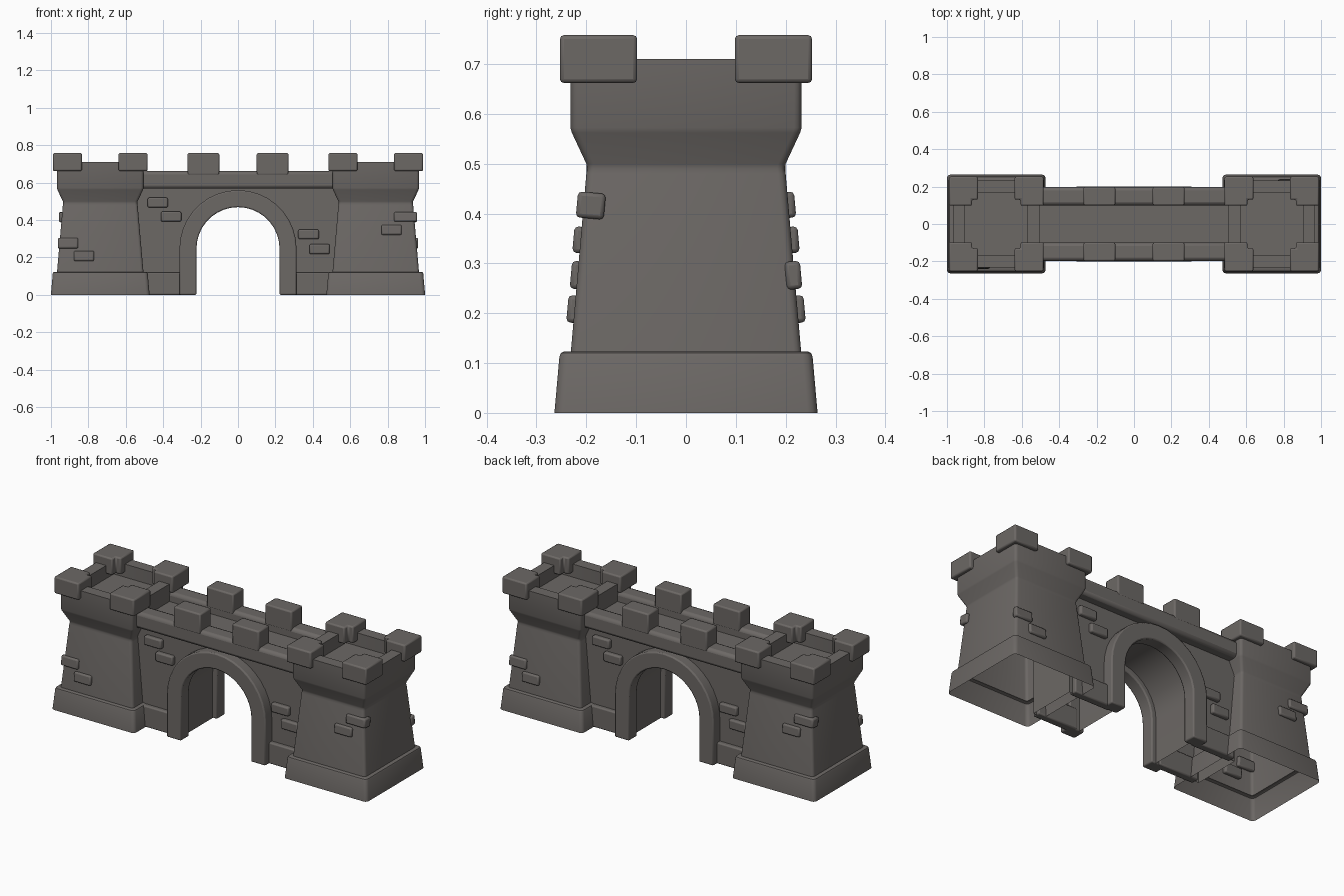
import bpy, bmesh, math
from mathutils import Matrix, Vector

if "Cube" in bpy.data.objects:
    bpy.data.objects.remove(bpy.data.objects["Cube"])

stone = bpy.data.materials.new("dark stone")
stone.diffuse_color = (0.15, 0.138, 0.13, 1)
stone.use_nodes = True
stone.node_tree.nodes["Principled BSDF"].inputs["Base Color"].default_value = stone.diffuse_color

TX = 0.7365          # tower centre distance from the middle


def finish(name, bm, bevel=0.0, segs=2):
    me = bpy.data.meshes.new(name)
    bm.to_mesh(me)
    bm.free()
    me.materials.append(stone)
    ob = bpy.data.objects.new(name, me)
    bpy.context.collection.objects.link(ob)
    bpy.ops.object.select_all(action='DESELECT')
    ob.select_set(True)
    bpy.context.view_layer.objects.active = ob
    if bevel:
        m = ob.modifiers.new("Bevel", 'BEVEL')
        m.width, m.segments = bevel, segs
        m.limit_method, m.angle_limit = 'ANGLE', math.radians(30)
    bpy.ops.object.shade_smooth_by_angle(angle=math.radians(35))
    return ob


def box(name, x0, x1, y0, y1, z0, z1, bevel=0.01, tilt=0.0):
    bm = bmesh.new()
    c = Vector(((x0 + x1) / 2, (y0 + y1) / 2, (z0 + z1) / 2))
    mat = (Matrix.Translation(c) @ Matrix.Rotation(tilt, 4, 'X')
           @ Matrix.Diagonal((abs(x1 - x0), abs(y1 - y0), z1 - z0, 1)))
    bmesh.ops.create_cube(bm, size=1, matrix=mat)
    return finish(name, bm, bevel)


def prism(name, pts, vec, bevel=0.0, open_bottom=False):
    """Extrude a flat outline along vec."""
    bm = bmesh.new()
    f = bm.faces.new([bm.verts.new(p) for p in pts])
    r = bmesh.ops.extrude_face_region(bm, geom=[f], use_keep_orig=True)
    vs = [g for g in r['geom'] if isinstance(g, bmesh.types.BMVert)]
    bmesh.ops.translate(bm, verts=vs, vec=vec)
    bmesh.ops.recalc_face_normals(bm, faces=bm.faces)
    if open_bottom:
        low = [f for f in bm.faces if all(v.co.z < 0.001 for v in f.verts)]
        bmesh.ops.delete(bm, geom=low, context='FACES')
    return finish(name, bm, bevel)


def rounded_square(h, z, cx, r, n=3):
    pts = []
    for k, (sx, sy) in enumerate([(1, 1), (-1, 1), (-1, -1), (1, -1)]):
        for i in range(n + 1):
            a = math.pi / 2 * (k + i / n)
            pts.append((cx + sx * (h - r) + r * math.cos(a),
                        sy * (h - r) + r * math.sin(a), z))
    return pts


def tower(name, cx):
    # half width, height, corner radius: plinth, tapered shaft, flare, parapet, floor
    prof = [(.264, 0, .02), (.254, .113, .02), (.251, .12, .02), (.245, .123, .018),
            (.231, .123, .015), (.2, .48, .015), (.198, .49, .015), (.2, .5, .015),
            (.229, .562, .015), (.232, .572, .015), (.232, .71, .015),
            (.168, .71, .004), (.168, .635, .004)]
    bm = bmesh.new()
    rings = [[bm.verts.new(p) for p in rounded_square(h, z, cx, r)] for h, z, r in prof]
    for a, b in zip(rings, rings[1:]):
        n = len(a)
        for i in range(n):
            j = (i + 1) % n
            bm.faces.new((a[i], a[j], b[j], b[i]))
    bm.faces.new(rings[-1])
    finish(name, bm)


def arch(r, y, n=18, cz=0.247):
    """Arch outline from the left foot over the top to the right foot."""
    pts = [(-r, y, 0)]
    pts += [(-r * math.cos(math.pi * i / n), y, cz + r * math.sin(math.pi * i / n))
            for i in range(n + 1)]
    return pts + [(r, y, 0)]


# towers with L-shaped corner battlements
for side, cx in (("left", -TX), ("right", TX)):
    tower(side + "_tower", cx)
    L = [(.098, .253), (.253, .253), (.253, .098), (.13, .098), (.13, .13), (.098, .13)]
    for sx in (-1, 1):
        for sy in (-1, 1):
            prism(side + "_tower_battlement",
                  [(cx + sx * x, sy * y, .662) for x, y in L], (0, 0, .096), .008)

# gate wall with tunnel
prism("gate_wall", [(-.54, -.14, 0)] + arch(.25, -.14)
      + [(.54, -.14, 0), (.54, -.14, .61), (-.54, -.14, .61)],
      (0, .28, 0), open_bottom=True)

for s in (-1, 1):
    # stone surround of the arch
    prism("arch_trim", arch(.222, s * .126) + arch(.313, s * .126)[::-1],
          (0, s * .074, 0), .007)
    # parapet and its battlements
    box("wall_parapet", -.53, .53, s * .1, s * .197, .568, .662, .018)
    for x in (-.185, .185):
        box("wall_battlement", x - .085, x + .085, s * .1, s * .198, .64, .758, .008)
    # wall plinths
    for x in (-1, 1):
        box("wall_plinth", x * .27, x * .52, s * .12, s * .165, 0, .121, .007)

# raised bricks on the front: x0, x1, y outer, y inner, z0, z1, tilt
bricks = [(-.963, -.855, -.231, -.2, .248, .304, -.09),
          (-.877, -.77, -.238, -.2, .18, .235, -.09),
          (.835, .957, -.219, -.163, .39, .442, -.09),
          (.766, .875, -.226, -.19, .32, .373, -.09),
          (-.483, -.375, -.163, -.13, .467, .52, 0),
          (-.412, -.303, -.163, -.13, .392, .445, 0),
          (.322, .432, -.163, -.13, .298, .35, 0),
          (.382, .49, -.163, -.13, .218, .272, 0)]
for x0, x1, y0, y1, z0, z1, t in bricks:
    for s in (1, -1):        # the back is the front turned half round
        box("brick", s * x0, s * x1, s * y0, s * y1, z0, z1, .008, s * t)
